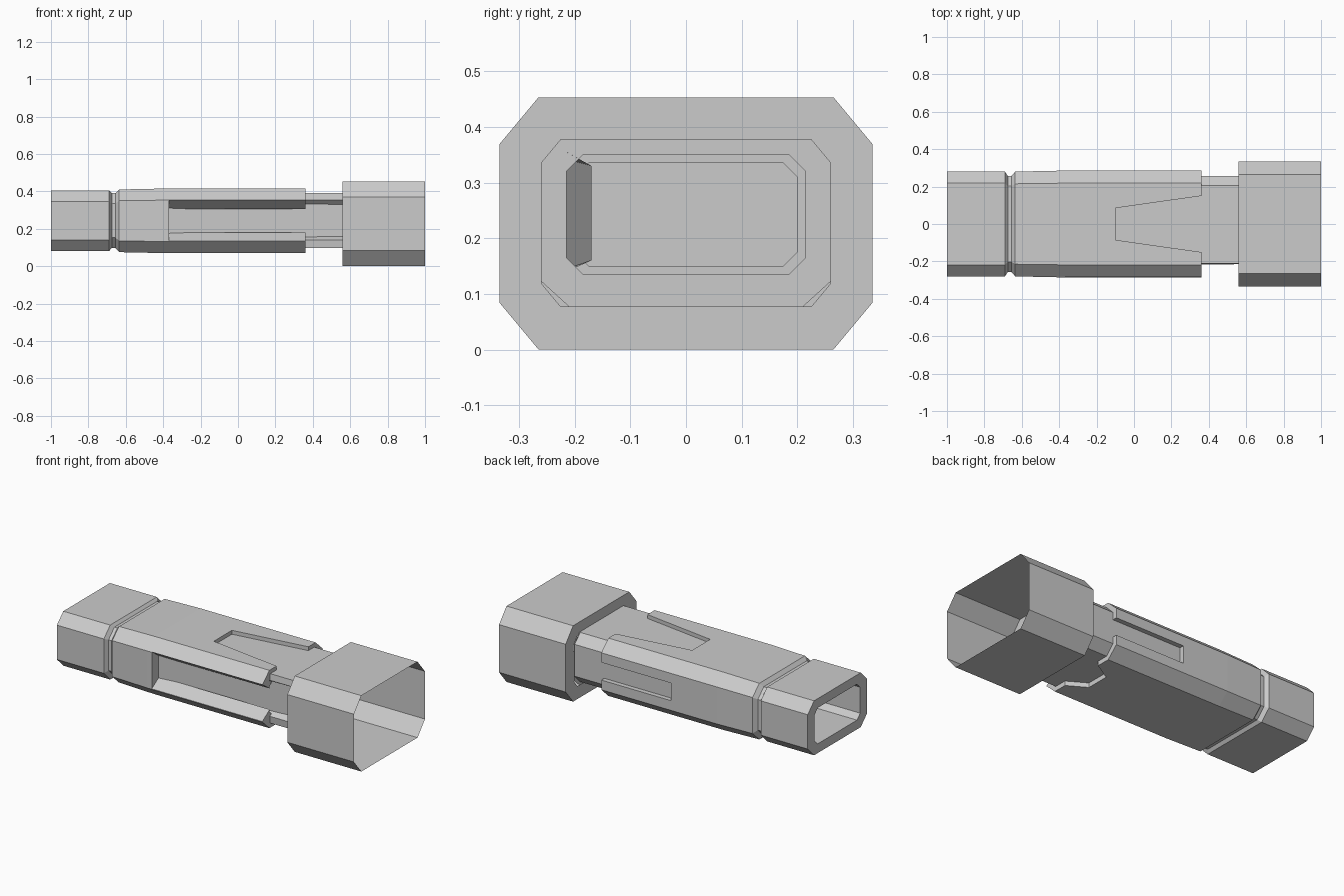
import bpy, bmesh

if "Cube" in bpy.data.objects:
    bpy.data.objects.remove(bpy.data.objects["Cube"])

grey = bpy.data.materials.new("plain grey")
grey.diffuse_color = (0.6, 0.6, 0.6, 1)
grey.use_nodes = True
grey.node_tree.nodes["Principled BSDF"].inputs["Base Color"].default_value = grey.diffuse_color


def octagon(hy, z0, z1, cy, cz):
    """Chamfered rectangle in the yz plane."""
    return [(hy, z0 + cz), (hy, z1 - cz), (hy - cy, z1), (cy - hy, z1),
            (-hy, z1 - cz), (-hy, z0 + cz), (cy - hy, z0), (hy - cy, z0)]


def loft(name, stations, wrap=False, cap_start=False, cap_end=False):
    """Skin equal-length yz rings placed along x."""
    bm = bmesh.new()
    rings = [[bm.verts.new((x, y, z)) for y, z in ring] for x, ring in stations]
    pairs = list(zip(rings, rings[1:]))
    if wrap:
        pairs.append((rings[-1], rings[0]))
    for a, b in pairs:
        for i in range(len(a)):
            j = (i + 1) % len(a)
            bm.faces.new((a[i], a[j], b[j], b[i]))
    if cap_start:
        bm.faces.new(rings[0])
    if cap_end:
        bm.faces.new(rings[-1][::-1])
    bmesh.ops.recalc_face_normals(bm, faces=bm.faces)
    mesh = bpy.data.meshes.new(name)
    bm.to_mesh(mesh)
    bm.free()
    mesh.materials.append(grey)
    ob = bpy.data.objects.new(name, mesh)
    bpy.context.collection.objects.link(ob)
    return ob


def rect(y0, y1, z0, z1):
    return [(y0, z0), (y1, z0), (y1, z1), (y0, z1)]


def cut(target, name, stations):
    """Subtract a closed loft from the target."""
    cutter = loft(name, stations, cap_start=True, cap_end=True)
    cutter.hide_render = True
    mod = target.modifiers.new(name, 'BOOLEAN')
    mod.operation = 'DIFFERENCE'
    mod.solver = 'EXACT'
    mod.object = cutter
    bpy.context.view_layer.objects.active = target
    bpy.ops.object.modifier_apply(modifier=name)
    bpy.data.objects.remove(cutter)


# Hollow body: rear collar, groove and long sleeve
collar = octagon(0.28, 0.08, 0.405, 0.06, 0.06)
groove = octagon(0.257, 0.097, 0.39, 0.055, 0.055)
sleeve_start = octagon(0.28, 0.075, 0.41, 0.065, 0.06)
sleeve = octagon(0.285, 0.07, 0.415, 0.067, 0.062)
bore = octagon(0.215, 0.135, 0.35, 0.03, 0.03)
body = loft("body_sleeve", [
    (-1.0, collar), (-0.69, collar), (-0.675, groove), (-0.655, groove),
    (-0.635, sleeve_start), (-0.4, sleeve), (0.36, sleeve),
    (0.36, bore), (-1.0, bore)], wrap=True)

# Wide front window with bevelled lips
window = [(-0.32, 0.11), (-0.285, 0.135), (-0.2, 0.19),
          (-0.2, 0.295), (-0.285, 0.355), (-0.32, 0.38)]
cut(body, "front_window", [(-0.37, window), (0.4, window)])
# Tapered top notch, short bottom notch and back slot
cut(body, "top_notch", [(-0.1, rect(-0.085, 0.085, 0.3, 0.45)),
                        (0.38, rect(-0.153, 0.153, 0.3, 0.45))])
cut(body, "bottom_notch", [(0.25, rect(-0.07, 0.07, 0.03, 0.18)),
                           (0.38, rect(-0.147, 0.147, 0.03, 0.18))])
cut(body, "back_slot", [(-0.1, rect(0.18, 0.32, 0.19, 0.295)),
                        (0.38, rect(0.18, 0.32, 0.19, 0.295))])


# Thin neck skin running under the sleeve, with a sloping recessed front
def neck_ring(front, lo, hi):
    return [(0.257, 0.15), (0.257, 0.34), (0.205, 0.392), (-0.21, 0.392),
            (-0.215, 0.355), (front, hi), (front, lo), (-0.215, 0.14),
            (-0.21, 0.097), (0.205, 0.097)]


loft("neck_skin", [(-0.372, neck_ring(-0.222, 0.142, 0.343)),
                   (0.56, neck_ring(-0.17, 0.16, 0.33))])

# Bulkhead closing the bore, with a stepped rim in front of it
loft("bulkhead", [(-0.67, bore), (-0.65, bore)], cap_start=True, cap_end=True)
rim = octagon(0.2, 0.15, 0.335, 0.025, 0.025)
for i, x in enumerate((-0.72, -0.65)):
    loft("bore_rim_%d" % (i + 1), [(x, bore), (x + 0.03, bore),
                                   (x + 0.03, rim), (x, rim)], wrap=True)

# Thin open head with a pierced back plate
head = octagon(0.335, 0.0, 0.453, 0.07, 0.084)
hole = octagon(0.26, 0.077, 0.377, 0.035, 0.042)
loft("head_shell", [(0.56, hole), (0.56, head), (1.0, head)])
# Neck end flange behind the head plate
loft("neck_flange", [(0.555, octagon(0.265, 0.077, 0.392, 0.055, 0.05)),
                     (0.555, bore)])
